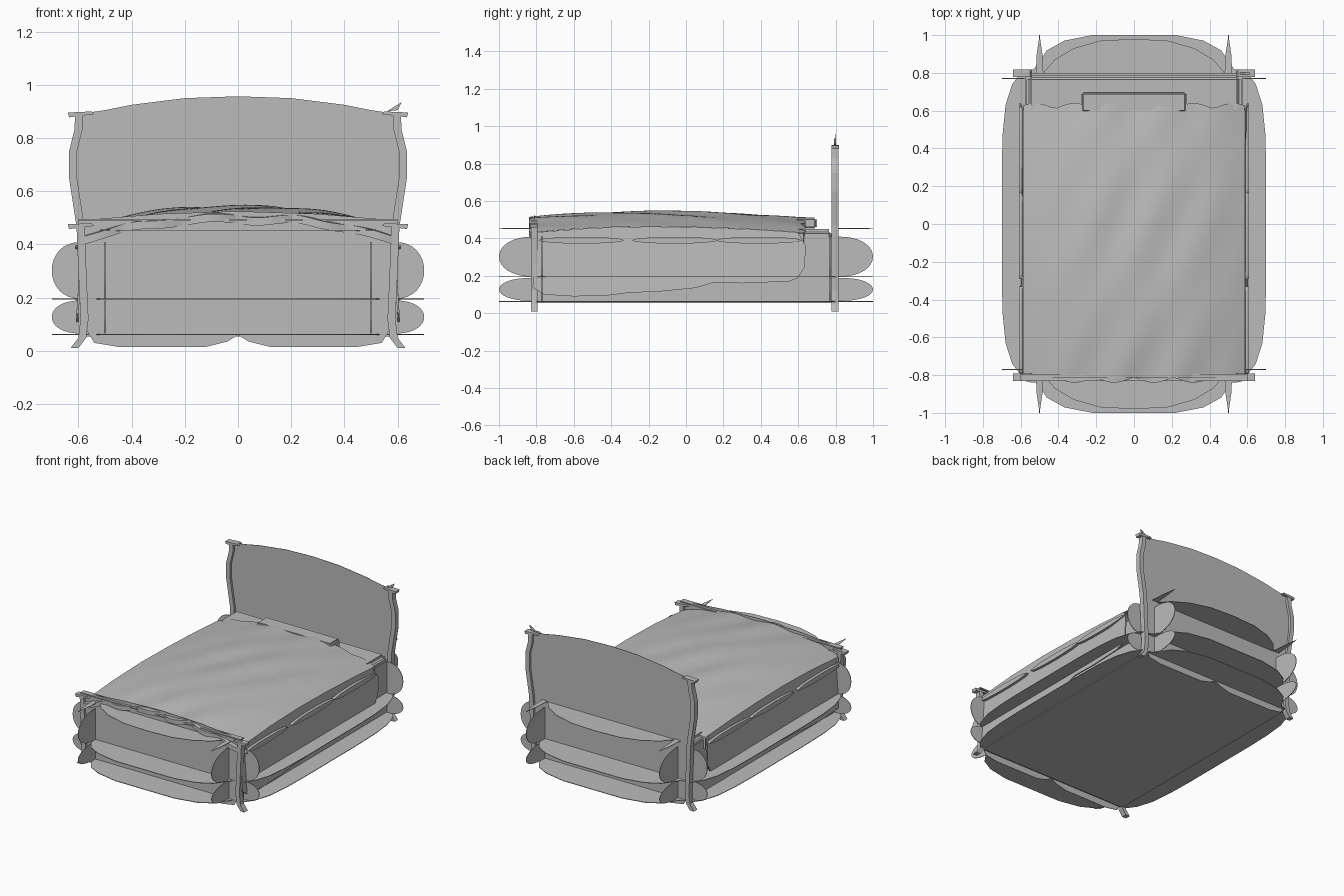
import bpy, bmesh, math
from mathutils import Vector

old = bpy.data.objects.get("Cube")
if old:
    bpy.data.objects.remove(old)

GREY = (0.5, 0.5, 0.5, 1)
mat = bpy.data.materials.new("plain_grey")
mat.use_nodes = True
mat.diffuse_color = GREY
mat.node_tree.nodes["Principled BSDF"].inputs["Base Color"].default_value = GREY


def finish(name, bm, smooth=False):
    bmesh.ops.recalc_face_normals(bm, faces=bm.faces)
    mesh = bpy.data.meshes.new(name)
    bm.to_mesh(mesh)
    bm.free()
    ob = bpy.data.objects.new(name, mesh)
    bpy.context.collection.objects.link(ob)
    mesh.materials.append(mat)
    if smooth:
        bpy.context.view_layer.objects.active = ob
        ob.select_set(True)
        bpy.ops.object.shade_smooth_by_angle(angle=math.radians(35))
        ob.select_set(False)
    return ob


def slab(name, pts, axis, at, thick):
    """Extrude a 2D outline along an axis, centred on the position at."""
    def place(p):
        v = list(p)
        v.insert(axis, at - thick / 2)
        return v
    bm = bmesh.new()
    face = bm.faces.new([bm.verts.new(place(p)) for p in pts])
    move = Vector((0, 0, 0))
    move[axis] = thick
    ext = bmesh.ops.extrude_face_region(bm, geom=[face])
    top = [g for g in ext["geom"] if isinstance(g, bmesh.types.BMVert)]
    bmesh.ops.translate(bm, verts=top, vec=move)
    return finish(name, bm)


def box(name, lo, hi, bevel=0.0):
    bm = bmesh.new()
    bmesh.ops.create_cube(bm, size=1)
    for v in bm.verts:
        v.co = [(a + b) / 2 + c * (b - a) for a, b, c in zip(lo, hi, v.co)]
    if bevel:
        bmesh.ops.bevel(bm, geom=bm.edges[:], offset=bevel, segments=3, affect='EDGES')
    return finish(name, bm, bevel > 0)


def mirrored(half):
    """Close an outline by mirroring it over its first coordinate."""
    return half + [(-x, z) for x, z in reversed(half) if abs(x) > 1e-5]


# Bed base and the exposed mattress strip at the head
box("bed_base", (-0.575, -0.8, 0.055), (0.575, 0.79, 0.41))
box("mattress_head", (-0.57, 0.58, 0.38), (0.57, 0.79, 0.45), 0.025)

# Headboard and footboard panels, each with a scalloped lower edge
FOOT_EDGE = [(0, 0.06), (0.04, 0.035), (0.12, 0.015), (0.45, 0.015), (0.54, 0.03),
             (0.57, 0.08), (0.59, 0.2), (0.6, 0.4)]
HEAD_EDGE = [(0.6, 0.5), (0.625, 0.62), (0.63, 0.75), (0.61, 0.82), (0.6, 0.89)]
CROWN = [(0.5, 0.905), (0.4, 0.925), (0.2, 0.95), (0, 0.957)]
slab("headboard", mirrored(FOOT_EDGE + HEAD_EDGE + CROWN), 1, 0.797, 0.003)
LOW_CROWN = [(0.6, 0.49), (0.48, 0.5), (0.3, 0.515), (0, 0.525)]
slab("footboard", mirrored(FOOT_EDGE + LOW_CROWN), 1, -0.812, 0.003)
box("footboard_rail", (-0.6, -0.83, 0.488), (0.6, -0.794, 0.496))

# Curved posts with flared feet
FLARE = [(0.63, 0.01), (0.6, 0.05), (0.592, 0.12), (0.6, 0.3), (0.607, 0.47)]
TALL = [(0.612, 0.5), (0.635, 0.65), (0.635, 0.75), (0.615, 0.83), (0.612, 0.89)]
for end, y, outer in (("front", -0.812, FLARE), ("back", 0.797, FLARE + TALL)):
    for side, s in (("left", 1), ("right", -1)):
        inner = [(x - 0.03, z) for x, z in reversed(outer)]
        slab(end + "_post_" + side, [(s * x, z) for x, z in outer + inner], 1, y, 0.036)
        top = outer[-1][1]
        cap = [(0.54, top), (0.635, top - 0.012), (0.64, top + 0.006), (0.55, top + 0.01)]
        slab(end + "_cap_" + side, [(s * x, z) for x, z in cap], 1, y, 0.04)

# Curled tip on the left headboard post
slab("curled_tip", [(0.56, 0.9), (0.6, 0.905), (0.615, 0.935), (0.59, 0.92)], 1, 0.797, 0.01)

# Two flared trim shelves running round the whole bed
QUADRANT = [(0.7, 0), (0.7, 0.3), (0.695, 0.48), (0.68, 0.63), (0.645, 0.74), (0.6, 0.8),
            (0.53, 0.82), (0.46, 0.92), (0.37, 0.97), (0.22, 1), (0, 1)]
upper_half = mirrored(QUADRANT)
outline = upper_half + [(x, -y) for x, y in reversed(upper_half[1:-1])]
for name, z in (("upper_trim", 0.195), ("lower_trim", 0.062)):
    slab(name, outline, 2, z, 0.004)


# Petal shaped brackets on the four corners, in both directions
def petal(base, reach, lo, hi, n=16):
    mid, half = (lo + hi) / 2, (hi - lo) / 2
    arc = [math.pi * i / n for i in range(n + 1)]
    return [(base + reach * max(math.sin(a), 0) ** 0.8, mid + half * math.cos(a)) for a in arc]


for sx, side in ((1, "left"), (-1, "right")):
    for sy, end in ((-1, "front"), (1, "back")):
        for level, lo, hi in (("upper", 0.195, 0.41), ("lower", 0.065, 0.19)):
            tag = "_".join((level, end, side))
            slab("end_petal_" + tag, [(sy * u, z) for u, z in petal(0.8, 0.2, lo, hi)],
                 0, sx * 0.5, 0.004)
            slab("side_petal_" + tag, [(sx * u, z) for u, z in petal(0.58, 0.12, lo, hi)],
                 1, sy * 0.77, 0.004)
        # Thin pointed leaf on each corner
        slab("leaf_" + end + "_" + side,
             [(sx * 0.48, sy * 0.8), (sx * 0.485, sy * 0.9), (sx * 0.5, sy), (sx * 0.515, sy * 0.9),
              (sx * 0.52, sy * 0.8)], 2, 0.455, 0.003)

# Bowed ledges just under the cover at both ends
LEDGE = [(0.48, 0.8), (0.42, 0.87), (0.32, 0.93), (0.18, 0.97), (0, 0.98)]
for end, s in (("front", -1), ("back", 1)):
    slab(end + "_ledge", [(x, s * y) for x, y in mirrored(LEDGE)], 2, 0.452, 0.003)


# Domed cover with long diagonal folds
def cover_height(x, y):
    span = (y + 0.2) / (0.64 if y < 0 else 0.85)
    crest = 0.543 - 0.035 * span ** 2
    s = abs(x) / 0.6
    fold = 0.008 * math.sin(20 * x - 8 * y) * math.cos(4 * y) * max(1 - s ** 2, 0)
    return crest - 0.085 * s ** 2.5 + fold


NX, NY = 40, 48
bm = bmesh.new()
rows = []
for j in range(NY + 1):
    row = []
    for i in range(NX + 1):
        x, t = -0.585 + 1.17 * i / NX, j / NY
        scallop = 0.03 * abs(math.sin(math.pi * x / 0.21))
        y0, y1 = -0.81 - scallop, 0.61 + scallop
        y = y0 + (y1 - y0) * t
        row.append(bm.verts.new((x, y, cover_height(x, y))))
    rows.append(row)
for a, b in zip(rows, rows[1:]):
    for i in range(NX):
        bm.faces.new((a[i], a[i + 1], b[i + 1], b[i]))
# Turn the front and head edges down to the mattress
for row, drop in ((rows[0], 0.03), (rows[-1], 0.08)):
    low = [bm.verts.new(v.co - Vector((0, 0, drop))) for v in row]
    for i in range(NX):
        bm.faces.new((row[i], row[i + 1], low[i + 1], low[i]))
finish("bed_cover", bm, True)

# Hanging cover sides with a wavy hem, leaning in towards the top
HEM = [(0.55, 0.17), (0.3, 0.16), (0.15, 0.165), (0.05, 0.135), (-0.15, 0.115), (-0.3, 0.11),
       (-0.42, 0.095), (-0.6, 0.09), (-0.76, 0.1), (-0.82, 0.14)]
for side, s in (("left", 1), ("right", -1)):
    edge = [(y, cover_height(0.585, y)) for y in (-0.8, -0.5, -0.2, 0.1, 0.4, 0.6)]
    drape = slab("cover_side_" + side, edge + [(0.64, 0.36), (0.635, 0.25), (0.6, 0.19)] + HEM,
                 0, s * 0.603, 0.008)
    for v in drape.data.vertices:
        v.co.x -= s * 0.02 * max(0, min(1, (v.co.z - 0.36) / 0.06))
    # Narrow gathered folds along the upper edge
    for k, y in enumerate((-0.56, -0.06, 0.39)):
        ring = [math.tau * i / 16 for i in range(16)]
        slab("side_fold_%s_%d" % (side, k),
             [(y + 0.23 * math.cos(a), 0.39 + 0.018 * math.sin(a)) for a in ring],
             0, s * 0.6, 0.02)

# Turned back fold at the head
box("cover_fold", (-0.28, 0.59, 0.45), (0.28, 0.7, 0.512), 0.012)
